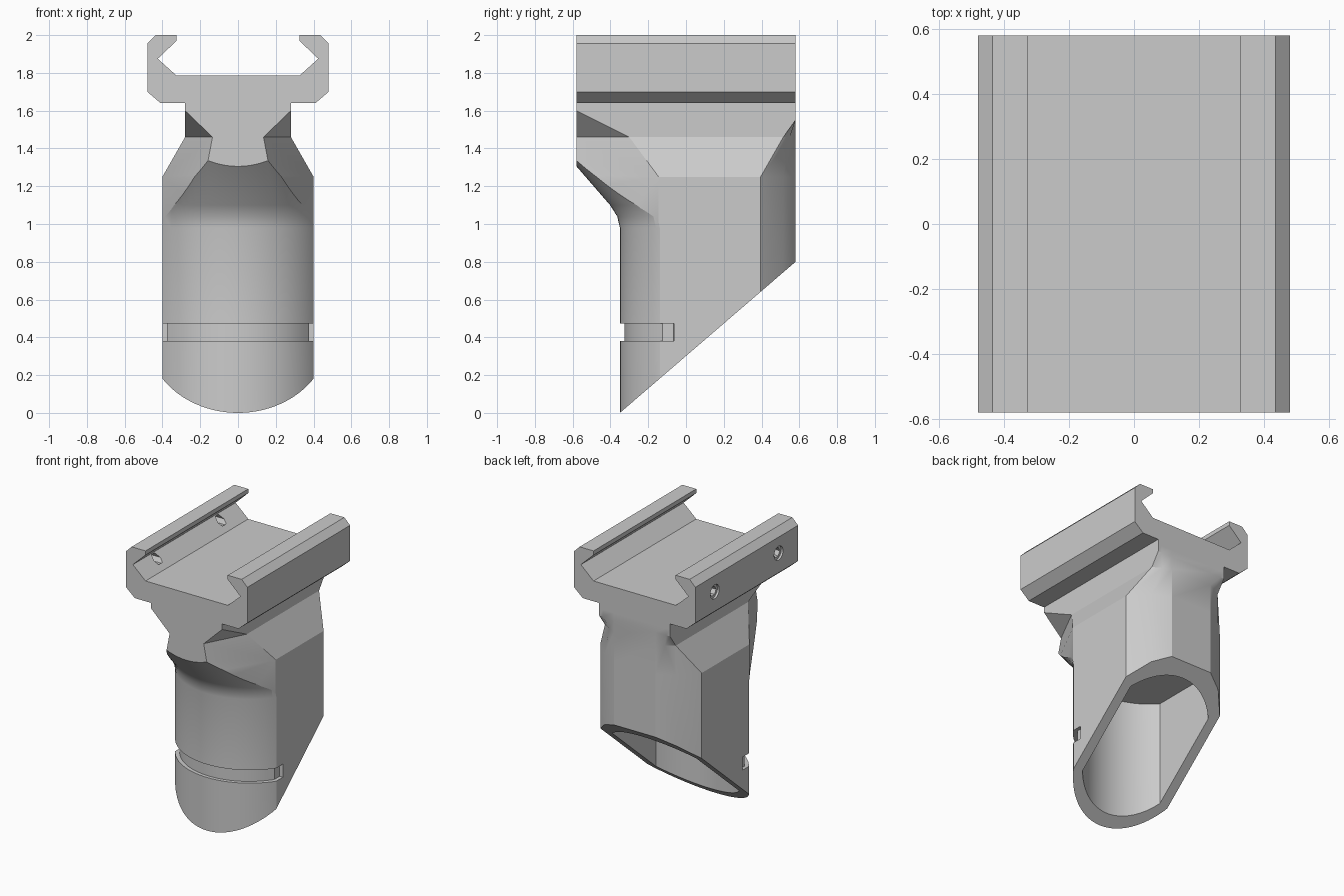
import bpy, bmesh, math
from mathutils import Vector

if "Cube" in bpy.data.objects:
    bpy.data.objects.remove(bpy.data.objects["Cube"])


def mirror(half):
    """Close a half outline (x >= 0) across x = 0."""
    return half + [(-x, y) for x, y in reversed(half) if x > 1e-6]


def arc(tip, sag, half_w, x_end, side, n=10):
    """Half of a shallow arc from x = 0 to x_end; side +1 bows to -y, -1 to +y."""
    r = (half_w ** 2 + sag ** 2) / (2 * sag)
    xs = [x_end * i / n for i in range(n + 1)]
    return [(x, tip + side * (r - math.sqrt(r * r - x * x))) for x in xs]


def loft(name, rings):
    """Solid through a list of equal-length rings of 3D points."""
    bm = bmesh.new()
    vr = [[bm.verts.new(p) for p in ring] for ring in rings]
    n = len(vr[0])
    for a, b in zip(vr, vr[1:]):
        for i in range(n):
            j = (i + 1) % n
            bm.faces.new((a[i], a[j], b[j], b[i]))
    bm.faces.new(vr[0])
    bm.faces.new(vr[-1])
    bmesh.ops.remove_doubles(bm, verts=bm.verts, dist=1e-4)
    bmesh.ops.recalc_face_normals(bm, faces=bm.faces)
    me = bpy.data.meshes.new(name)
    bm.to_mesh(me)
    bm.free()
    ob = bpy.data.objects.new(name, me)
    bpy.context.collection.objects.link(ob)
    return ob


def prism_z(name, outline, z0, z1):
    return loft(name, [[(x, y, z) for x, y in outline] for z in (z0, z1)])


def boolean(ob, tool, op='DIFFERENCE'):
    m = ob.modifiers.new(op, 'BOOLEAN')
    m.operation, m.object, m.solver = op, tool, 'EXACT'
    tool.hide_render = True
    bpy.context.view_layer.objects.active = ob
    bpy.ops.object.modifier_apply(modifier=m.name)
    bpy.data.objects.remove(tool)


def smooth(ob, deg):
    bpy.ops.object.select_all(action='DESELECT')
    ob.select_set(True)
    bpy.context.view_layer.objects.active = ob
    bpy.ops.object.shade_smooth_by_angle(angle=math.radians(deg))


# Rail clamp: C-shaped profile run along y
rail_half = [(0.325, 1.785), (0.425, 1.875), (0.325, 1.97), (0.325, 2.0),
             (0.435, 2.0), (0.48, 1.955), (0.48, 1.70), (0.41, 1.64)]
rail = loft("rail_clamp", [[(x, y, z) for x, z in mirror(rail_half)]
                           for y in (-0.58, 0.58)])

# Screw holes on the left jaw: shallow round recess and hexagonal through hole
for y in (-0.36, 0.36):
    for sides, r, x_in in ((24, 0.05, -0.465), (6, 0.035, -0.36)):
        ring = [(r * math.cos(2 * math.pi * i / sides),
                 r * math.sin(2 * math.pi * i / sides)) for i in range(sides)]
        boolean(rail, loft("hole_cutter", [[(x, y + a, 1.84 + b) for a, b in ring]
                                           for x in (-0.6, x_in)]))

# Grip body: lofted sections (z, front flat, side x, side front y, side back y, back mid, back flat)
sections = [
    (-0.20, 0.19, 0.40, -0.145, 0.395, (0.285, 0.515), 0.165),
    (1.25, 0.175, 0.40, -0.145, 0.395, (0.285, 0.515), 0.165),
    (1.46, 0.135, 0.28, -0.30, 0.515, (0.22, 0.55), 0.165),
    (1.55, 0.228, 0.28, -0.48, 0.58, (0.25, 0.58), 0.165),
    (1.60, 0.28, 0.28, -0.58, 0.58, (0.25, 0.58), 0.165),
    (1.645, 0.28, 0.28, -0.58, 0.58, (0.25, 0.58), 0.165),
]
rings = []
for z, f, s, sf, sb, mid, bx in sections:
    half = [(f, -0.58), (s, sf), (s, sb), mid, (bx, 0.58)]
    rings.append([(x, y, z) for x, y in mirror(half)])
grip = loft("grip_body", rings)

# Rounded front face, flaring forward under the rail
front = mirror(arc(-0.35, 0.21, 0.40, 0.45, 1, 14) + [(0.45, 1.6)])
flare = [(-0.3, 0), (0.98, 0), (1.04, -0.014), (1.10, -0.052), (1.75, -0.616)]
boolean(grip, loft("front_shape", [[(x, y + d, z) for x, y in front]
                                   for z, d in flare]), 'INTERSECT')

# Hollow inside, open at the slanted base
cavity = mirror(arc(-0.28, 0.15, 0.33, 0.33, 1) + arc(0.50, 0.14, 0.33, 0.33, -1)[::-1])
boolean(grip, prism_z("cavity_cutter", cavity, -0.4, 0.94))

# Slanted base cut
k = 0.80 / 0.93
slope = [(-1.0, -0.65 * k), (1.0, 1.35 * k), (1.0, -1.5), (-1.0, -1.5)]
boolean(grip, loft("base_cutter", [[(x, y, z) for y, z in slope] for x in (-0.8, 0.8)]))

# Band groove around the front
inner = [p for p in arc(-0.325, 0.20, 0.375, 0.375, 1, 12)] + [(0.375, -0.065)]
left = [(-x, y) for x, y in reversed(inner) if x > 1e-6]
groove = left + inner + [(0.6, -0.06), (0.6, -0.6), (-0.6, -0.6), (-0.6, -0.06)]
boolean(grip, prism_z("groove_cutter", groove, 0.38, 0.473))

smooth(grip, 22)
